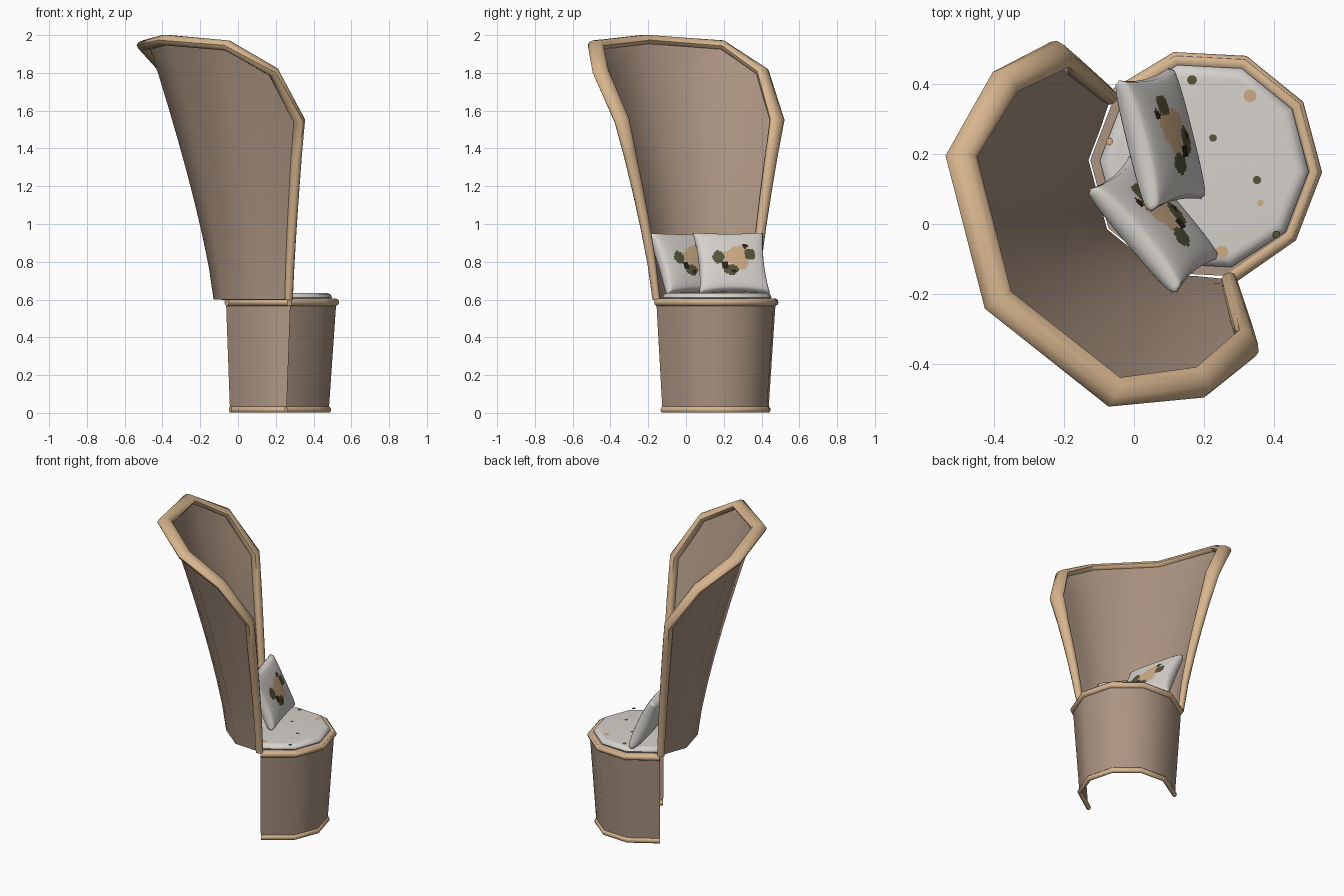
import bpy, bmesh, math
from mathutils import Vector

if "Cube" in bpy.data.objects:
    bpy.data.objects.remove(bpy.data.objects["Cube"])

C = Vector((0.2, 0.165, 0))          # centre of the drum
AX = math.radians(213)               # direction the high back leans towards
U = Vector((math.cos(AX), math.sin(AX), 0))
V = Vector((-math.sin(AX), math.cos(AX), 0))


def mat(name, rgb):
    m = bpy.data.materials.new(name)
    m.diffuse_color = [((c / 255 + .055) / 1.055) ** 2.4 for c in rgb] + [1]
    m.use_nodes = True
    m.node_tree.nodes["Principled BSDF"].inputs["Base Color"].default_value = m.diffuse_color
    return m


SHELL = mat("woven brown", (172, 148, 130))
TRIM = mat("tan trim", (216, 182, 143))
CLOTH = mat("off white cloth", (214, 210, 205))
GREEN = mat("leaf green", (84, 85, 58))
TAN = mat("petal tan", (208, 172, 135))
DARK = mat("dark brown", (44, 33, 24))


def make(name, verts, faces, mats, angle=45, ids=None):
    me = bpy.data.meshes.new(name)
    me.from_pydata([tuple(v) for v in verts], [], faces)
    for m in mats:
        me.materials.append(m)
    if ids:
        me.polygons.foreach_set("material_index", ids)
    bm = bmesh.new()
    bm.from_mesh(me)
    bmesh.ops.remove_doubles(bm, verts=bm.verts, dist=1e-5)
    bmesh.ops.recalc_face_normals(bm, faces=bm.faces)
    bm.to_mesh(me)
    bm.free()
    ob = bpy.data.objects.new(name, me)
    bpy.context.collection.objects.link(ob)
    bpy.ops.object.select_all(action='DESELECT')
    ob.select_set(True)
    bpy.context.view_layer.objects.active = ob
    bpy.ops.object.shade_smooth_by_angle(angle=math.radians(angle))
    return ob


def grid_faces(rows, cols, wrap=False):
    n = cols if wrap else cols - 1
    return [(r * cols + c, r * cols + (c + 1) % cols, (r + 1) * cols + (c + 1) % cols, (r + 1) * cols + c)
            for r in range(rows - 1) for c in range(n)]


def polar(r, k, z):
    """Point on the ten-sided drum, k = corner counted from the back axis."""
    a = AX + math.radians(36 * k)
    return C + Vector((r * math.cos(a), r * math.sin(a), z))


def front_arc(r, z, cut=0.112):
    """Six drum sides, with both ends carried on to the upright cut plane."""
    pts = [polar(r, k, z) for k in range(2, 9)]
    for end, s in ((0, 1), (6, -1)):
        pts[end] = C + U * cut + V * (s * .97 * r) + Vector((0, 0, z))
    return pts


def sweep(name, path, outs, a, b, scales, sides=10):
    """Elliptical tube: half width a outward, b across."""
    verts = []
    for i, p in enumerate(path):
        t = (path[min(i + 1, len(path) - 1)] - path[max(i - 1, 0)]).normalized()
        o = (outs[i] - t * outs[i].dot(t)).normalized()
        s = t.cross(o)
        for j in range(sides):
            q = 2 * math.pi * j / sides
            verts.append(p + o * (a * math.cos(q) * scales[i][0]) + s * (b * math.sin(q) * scales[i][1]))
    faces = grid_faces(len(path), sides, True)
    n = (len(path) - 1) * sides
    faces += [tuple(range(sides)), tuple(range(n, n + sides))]
    return make(name, verts, faces, [TRIM], 50)


# Drum base: open at the back and below
make("base_wall", front_arc(.281, .01) + front_arc(.321, .59), grid_faces(2, 7), [SHELL])
for name, r, z, a, b in (("base_top_rim", 0.313, 0.586, 0.023, 0.021),
                         ("base_bottom_rim", 0.279, 0.017, 0.014, 0.017)):
    path = front_arc(r, z)
    sweep(name, path, [Vector((p.x - C.x, p.y - C.y, 0)) for p in path], a, b, [(1, 1)] * 7)

# Seat deck and cushion
make("seat_deck", [polar(0.325, k, 0.604) for k in range(10)], [tuple(range(10))], [SHELL])
prof = [(0.288, 0.598), (0.298, 0.612), (0.292, 0.626), (0.275, 0.635), (0.262, 0.636)]
make("seat_cushion", [polar(r, k, z) for r, z in prof for k in range(10)],
     grid_faces(5, 10, True) + [tuple(range(10)), tuple(range(40, 50))], [CLOTH], 50)

# Scattered spots on the cushion
for x, y, r, m in ((.33, .365, .019, TAN), (.25, -.08, .019, TAN), (.36, .06, .009, TAN),
                   (.165, .41, .014, GREEN), (.225, .245, .011, GREEN), (.35, .125, .012, GREEN),
                   (.405, -.03, .011, GREEN), (-.07, .235, .01, TAN)):
    make("cushion_spot", [(x + r * math.cos(q * .6283), y + r * math.sin(q * .6283), .638) for q in range(10)],
         [tuple(range(10))], [m])

# High back: columns flare from the drum to the leaning rim (half listed, then mirrored)
half = [((.118, .308), (.172, .49, 1.55)), ((.185, .254), (.345, .51, 1.805)),
        ((.267, .194), (.565, .40, 1.945)), ((.33, 0), (.70, 0, 1.974))]
cols = half + [((b[0], -b[1]), (t[0], -t[1], t[2])) for b, t in half[2::-1]]


def back_point(i, t, inset=1.0):
    (bu, bv), (tu, tv, tz) = cols[i]
    s = t ** 1.27 * inset
    return C + U * (bu + (tu - bu) * s) + V * (bv + (tv - bv) * s) + Vector((0, 0, .6 + (tz - .6) * t))


N = 9
make("back_shell", [back_point(i, r / (N - 1), 1 if i in (0, 6) else .94) for r in range(N) for i in range(7)],
     grid_faces(N, 7), [SHELL], 60)

# Padded rim up one side, over the top and down the other
ts = [0, .2, .4, .6, .8]
path = [back_point(0, t) for t in ts] + [back_point(i, 1) for i in range(7)] + [back_point(6, t) for t in ts[::-1]]
hub = C + U * 0.12
outs = [Vector((p.x - hub.x, p.y - hub.y, 0)) for p in path]
sc = [(.4 + .5 * t, .8 + .2 * t) for t in ts]
sweep("back_rim", path, outs, .045, .029, sc + [(1, 1)] * 7 + sc[::-1])

# Pillows with a patterned front: (a, b, radius a, radius b, material slot)
blots = [(.39, .47, .09, .09, 3), (-.27, -.2, .11, .13, 3), (-.02, -.42, .07, .06, 3),
         (-.45, .08, .17, .23, 1), (-.1, -.36, .22, .18, 1), (.52, .18, .18, .20, 1),
         (.22, .3, .3, .18, 2), (-.08, .08, .27, .22, 2), (.2, -.1, .24, .28, 2)]


def pillow(name, centre, yaw, tilt, w=.193, h=.178, thick=.053, n=44):
    yaw, tilt = math.radians(yaw), math.radians(tilt)
    out = Vector((math.cos(yaw), math.sin(yaw), 0))
    right = Vector((-math.sin(yaw), math.cos(yaw), 0))
    z = Vector((0, 0, 1))
    up = z * math.cos(tilt) - out * math.sin(tilt)
    nrm = out * math.cos(tilt) + z * math.sin(tilt)
    verts, faces, ids = [], [], []
    for side in (1, -1):
        off = len(verts)
        for r in range(n + 1):
            for c in range(n + 1):
                a, b = 2 * c / n - 1, 2 * r / n - 1
                d = thick * max(0, (1 - a * a) * (1 - b * b)) ** .25 * side
                verts.append(Vector(centre) + right * (w * a * (1 - .08 * (1 - b * b)))
                             + up * (h * b * (1 - .07 * (1 - a * a))) + nrm * d)
        faces += [tuple(i + off for i in f) for f in grid_faces(n + 1, n + 1)]
        for r in range(n):
            for c in range(n):
                a, b = (2 * c + 1) / n - 1, (2 * r + 1) / n - 1
                ids.append(next((m for x, y, p, q, m in blots
                                 if side > 0 and ((a - x) / p) ** 2 + ((b - y) / q) ** 2 < 1), 0))
    make(name, verts, faces, [CLOTH, GREEN, TAN, DARK], 80, ids)


pillow("right_pillow", (.075, .24, .792), 14, 25)
pillow("left_pillow", (.055, 0, .79), 40, 25)
